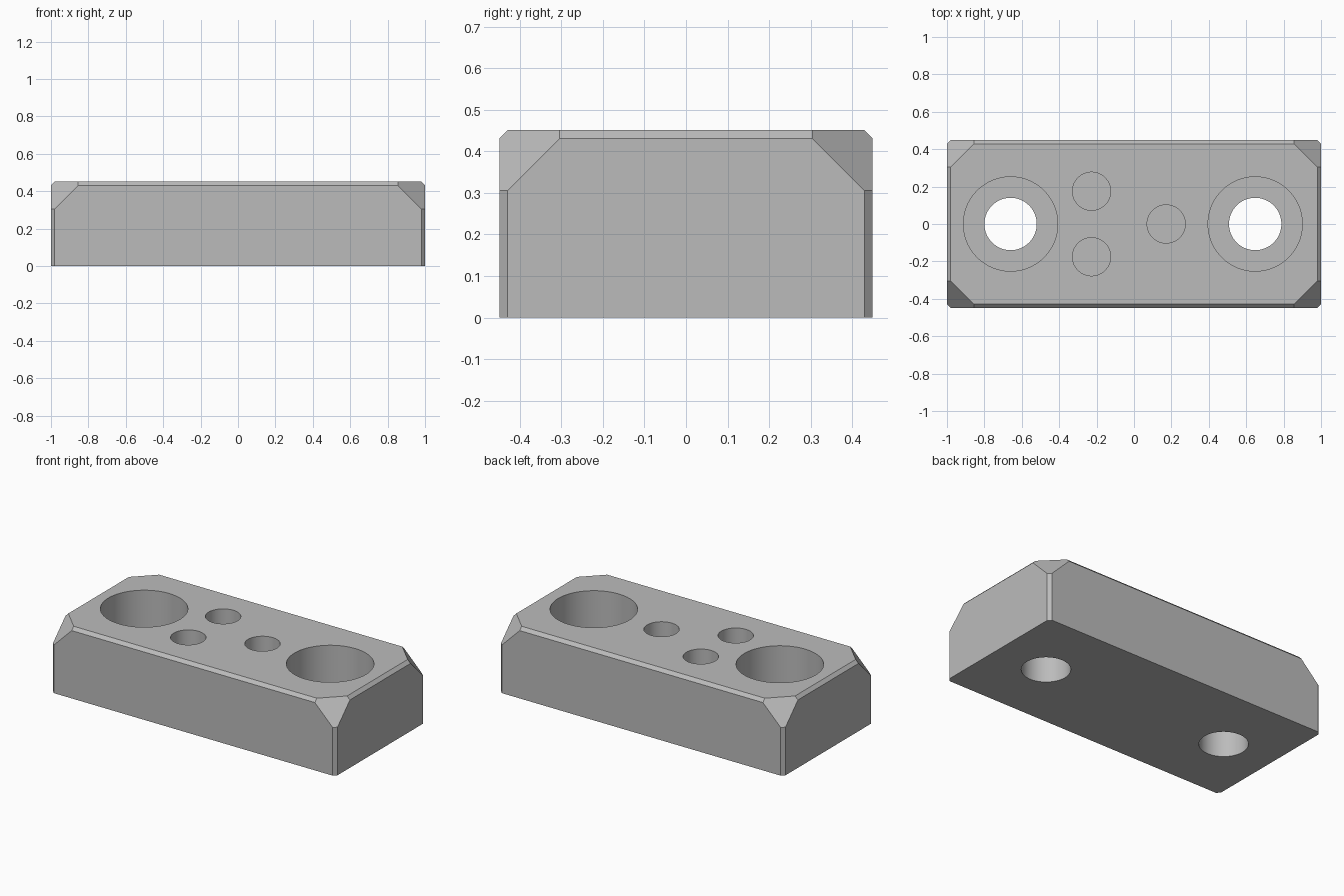
import bpy
import bmesh
import math
from mathutils import Vector

if "Cube" in bpy.data.objects:
    bpy.data.objects.remove(bpy.data.objects["Cube"], do_unlink=True)

HALF_X, HALF_Y, TOP = 1.0, 0.449, 0.451
BEVEL = 0.02          # small edge chamfer
CORNER = 0.165        # depth of the large top corner cuts, measured along an axis

grey = bpy.data.materials.new("plain grey")
grey.use_nodes = True
colour = (0.5, 0.5, 0.5, 1)
grey.diffuse_color = colour
grey.node_tree.nodes["Principled BSDF"].inputs["Base Color"].default_value = colour


def mesh_object(name, bm):
    mesh = bpy.data.meshes.new(name)
    bm.to_mesh(mesh)
    bm.free()
    obj = bpy.data.objects.new(name, mesh)
    bpy.context.collection.objects.link(obj)
    mesh.materials.append(grey)
    return obj


def slice_off(bm, normal, depth):
    """Cut away the box corner or edge lying furthest along normal."""
    tip = Vector((HALF_X * normal[0], HALF_Y * normal[1], TOP * normal[2]))
    n = Vector(normal)
    point = tip - n * depth / n.length_squared
    cut = bmesh.ops.bisect_plane(bm, geom=bm.verts[:] + bm.edges[:] + bm.faces[:],
                                 plane_co=point, plane_no=n, clear_outer=True)
    rim = [e for e in cut["geom_cut"] if isinstance(e, bmesh.types.BMEdge)]
    bmesh.ops.contextual_create(bm, geom=rim)


# Block with chamfered edges and cut top corners
bm = bmesh.new()
bmesh.ops.create_cube(bm, size=1)
for v in bm.verts:
    v.co = (v.co.x * 2 * HALF_X, v.co.y * 2 * HALF_Y, (v.co.z + 0.5) * TOP)
for s in (-1, 1):
    slice_off(bm, (s, 0, 1), BEVEL)
    slice_off(bm, (0, s, 1), BEVEL)
    for t in (-1, 1):
        slice_off(bm, (s, t, 0), BEVEL)
for s in (-1, 1):
    for t in (-1, 1):
        slice_off(bm, (s, t, 1), CORNER)
bmesh.ops.recalc_face_normals(bm, faces=bm.faces[:])
block = mesh_object("mounting_block", bm)


def drill(x, y, radius, floor):
    """Bore a round hole from above the block down to the floor height."""
    bm = bmesh.new()
    height = TOP + 0.1 - floor
    bmesh.ops.create_cone(bm, cap_ends=True, segments=96, radius1=radius,
                          radius2=radius, depth=height)
    bmesh.ops.translate(bm, verts=bm.verts[:], vec=(x, y, floor + height / 2))
    cutter = mesh_object("hole_cutter", bm)
    cutter.hide_render = True
    mod = block.modifiers.new("hole", "BOOLEAN")
    mod.operation, mod.solver, mod.object = "DIFFERENCE", "EXACT", cutter
    bpy.ops.object.modifier_apply(modifier=mod.name)
    bpy.data.objects.remove(cutter, do_unlink=True)


bpy.context.view_layer.objects.active = block
block.select_set(True)

# Counterbored bolt holes at both ends
for x in (-0.66, 0.648):
    drill(x, 0, 0.252, 0.18)
    drill(x, 0, 0.14, -0.1)

# Blind pin holes
for x, y in ((-0.227, 0.175), (-0.227, -0.175), (0.172, 0)):
    drill(x, y, 0.102, 0.2)

bpy.ops.object.shade_smooth_by_angle(angle=math.radians(30))
